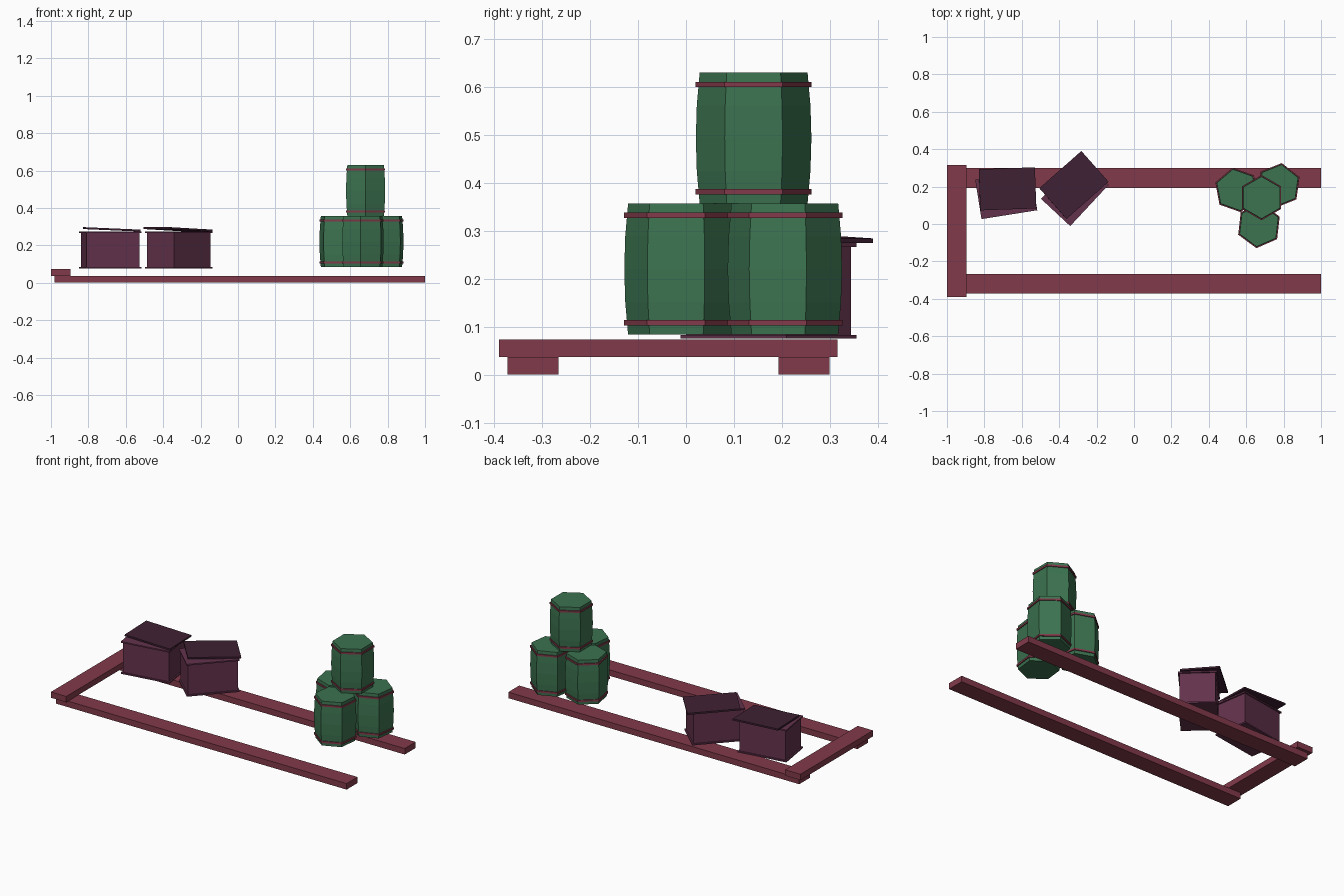
import bpy, bmesh, math
from mathutils import Matrix

if "Cube" in bpy.data.objects:
    bpy.data.objects.remove(bpy.data.objects["Cube"])


def mat(name, rgb):
    m = bpy.data.materials.new(name)
    m.diffuse_color = (*rgb, 1)
    m.use_nodes = True
    m.node_tree.nodes["Principled BSDF"].inputs["Base Color"].default_value = m.diffuse_color
    return m


RED = mat("dark red wood", (0.223, 0.042, 0.069))
GREEN = mat("barrel green", (0.045, 0.171, 0.080))
PURPLE = mat("crate purple", (0.125, 0.032, 0.072))
DARK = mat("lid dark purple", (0.050, 0.0150, 0.034))


def add_object(name, bm, mats, loc=(0, 0, 0), rot=(0, 0, 0)):
    bmesh.ops.recalc_face_normals(bm, faces=bm.faces)
    me = bpy.data.meshes.new(name)
    bm.to_mesh(me)
    bm.free()
    for m in mats:
        me.materials.append(m)
    ob = bpy.data.objects.new(name, me)
    ob.location = loc
    ob.rotation_euler = [math.radians(a) for a in rot]
    bpy.context.collection.objects.link(ob)
    return ob


def box(bm, size, z=0.0):
    bmesh.ops.create_cube(bm, size=1, matrix=Matrix.Translation((0, 0, z)) @ Matrix.Diagonal((*size, 1)))


def prism(bm, profile, sides, index):
    """Closed low-poly turned shape from (radius, z) points."""
    rings = []
    for r, z in profile:
        rings.append([bm.verts.new((r * math.cos(math.tau * i / sides), r * math.sin(math.tau * i / sides), z))
                      for i in range(sides)])
    faces = [bm.faces.new(rings[0]), bm.faces.new(rings[-1])]
    for a, b in zip(rings, rings[1:]):
        for i in range(sides):
            j = (i + 1) % sides
            faces.append(bm.faces.new((a[i], a[j], b[j], b[i])))
    for f in faces:
        f.material_index = index


# Ground rails and the cross beam resting on their left ends
for name, y in (("front_rail", -0.319), ("back_rail", 0.246)):
    bm = bmesh.new()
    box(bm, (1.98, 0.106, 0.037))
    add_object(name, bm, [RED], (0.01, y, 0.0185))
bm = bmesh.new()
box(bm, (0.104, 0.706, 0.036))
add_object("cross_beam", bm, [RED], (-0.948, -0.037, 0.055))


# Crates: body with thin plates at bottom and top, and a loose tilted lid
def crate(name, base_xy, base_rot, lid_xy, lid_rot):
    bm = bmesh.new()
    box(bm, (0.286, 0.197, 0.188), 0.174)
    box(bm, (0.302, 0.213, 0.008), 0.079)
    box(bm, (0.302, 0.213, 0.008), 0.270)
    add_object(name, bm, [PURPLE], (*base_xy, 0), (0, 0, base_rot))
    bm = bmesh.new()
    box(bm, (0.30, 0.22, 0.010))
    add_object(name + "_lid", bm, [DARK], (*lid_xy, 0.2855), (0, 2.5, lid_rot))


crate("left_crate", (-0.683, 0.155), 9, (-0.676, 0.188), 2)
crate("right_crate", (-0.316, 0.172), 47, (-0.321, 0.2085), 41.5)


# Six-sided bulging barrels with two red bands
def barrel(name, x, y, z, rot):
    bm = bmesh.new()
    staves = [(0.1205 - 0.008 * (t / 3) ** 2, 0.1365 * t / 3) for t in (-3, -1.5, 0, 1.5, 3)]
    prism(bm, staves, 6, 0)
    for s in (-1, 1):
        prism(bm, [(0.121, s * 0.112 - 0.0055), (0.121, s * 0.112 + 0.0055)], 6, 1)
    add_object(name, bm, [GREEN, RED], (x, y, z), (0, 0, rot))


barrel("left_barrel", 0.549, 0.182, 0.220, 40.5)
barrel("front_barrel", 0.668, -0.009, 0.220, 23.5)
barrel("right_barrel", 0.773, 0.206, 0.220, 22)
barrel("top_barrel", 0.682, 0.141, 0.493, 30)
